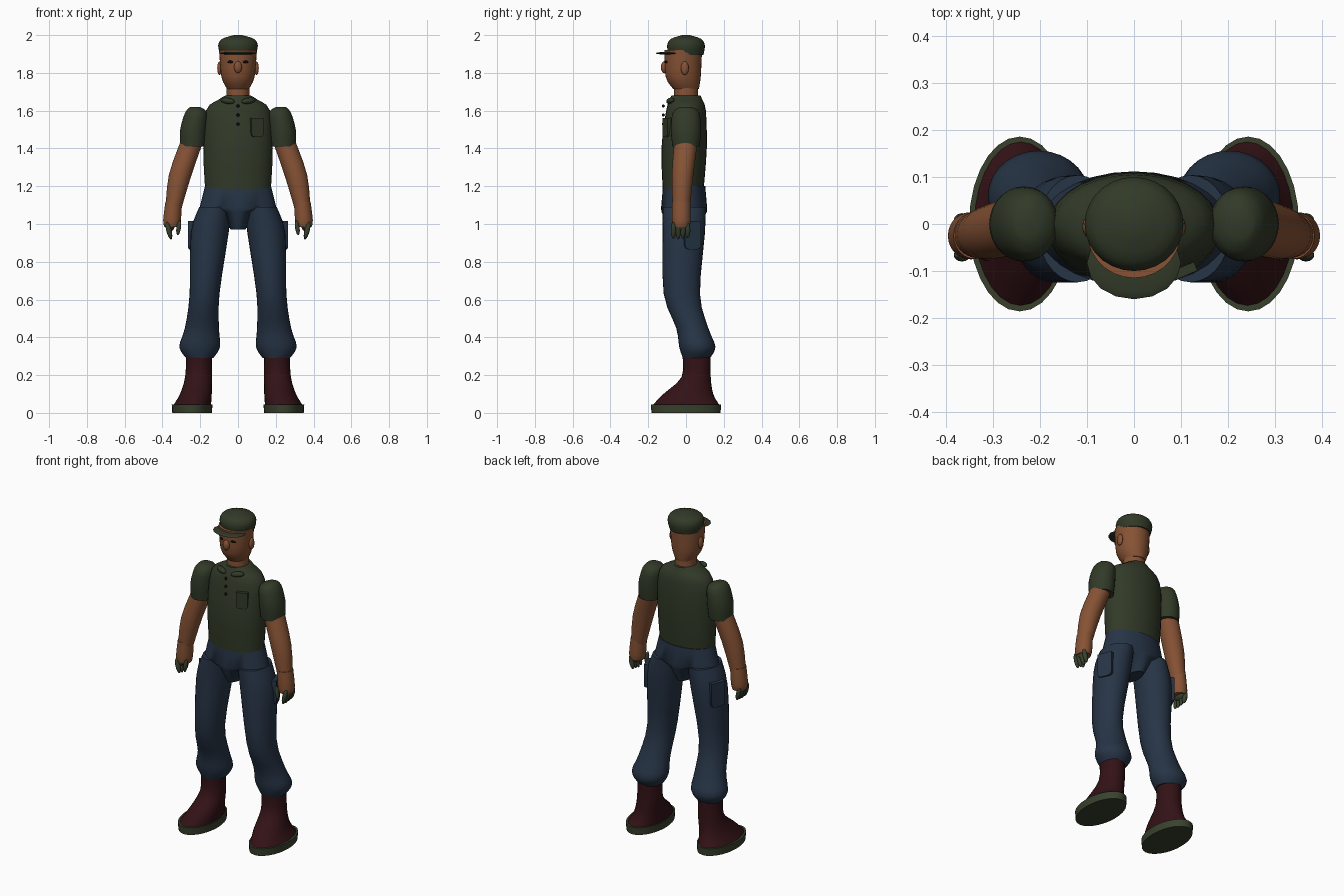
import bpy, bmesh
from math import cos, sin, pi, radians
from mathutils import Matrix, Vector

cube = bpy.data.objects.get("Cube")
if cube:
    bpy.data.objects.remove(cube, do_unlink=True)


def material(name, red, green, blue):
    mat = bpy.data.materials.new(name)
    mat.use_nodes = True
    colour = (red, green, blue, 1)
    mat.diffuse_color = colour
    shader = next(node for node in mat.node_tree.nodes if node.type == 'BSDF_PRINCIPLED')
    shader.inputs["Base Color"].default_value = colour
    return mat


OLIVE = material("olive green", .031, .042, .021)
SKIN = material("brown skin", .24, .085, .035)
DENIM = material("denim blue", .02, .035, .062)
LEATHER = material("dark maroon leather", .033, .006, .008)
MOSS = material("moss green", .04, .053, .027)
BLACK = material("black", .004, .004, .004)


def finish(name, bm, mat):
    bmesh.ops.recalc_face_normals(bm, faces=bm.faces[:])
    mesh = bpy.data.meshes.new(name)
    bm.to_mesh(mesh)
    bm.free()
    mesh.materials.append(mat)
    mesh.shade_smooth()
    mesh.set_sharp_from_angle(angle=radians(45))
    part = bpy.data.objects.new(name, mesh)
    bpy.context.collection.objects.link(part)


def ring(height, wide, deep, back=0, out=0):
    """Level oval section: half width, half depth and the offset of its centre."""
    return Vector((height, wide, deep, back, out))


def smoothed(rings, steps):
    """Add in-between sections along a smooth curve through the given ones."""
    padded = [rings[0], *rings, rings[-1]]
    result = []
    for before, start, end, after in zip(padded, padded[1:], padded[2:], padded[3:]):
        for step in range(steps):
            t = step / steps
            leave, arrive = (end - before) / 2, (after - start) / 2
            blend = t * t * (3 - 2 * t)
            result.append(start.lerp(end, blend) + leave * t * (1 - t) ** 2
                          - arrive * t * t * (1 - t))
    return result + [rings[-1]]


def loft(name, mat, *rings, side=1, steps=3, segments=28):
    bm = bmesh.new()
    loops = []
    for height, wide, deep, back, out in smoothed(rings, steps):
        turns = [2 * pi * i / segments for i in range(segments)]
        loops.append([bm.verts.new((side * (out + wide * cos(a)), back + deep * sin(a), height))
                      for a in turns])
    for low, high in zip(loops, loops[1:]):
        for i in range(segments):
            bm.faces.new((low[i - 1], low[i], high[i], high[i - 1]))
    bm.faces.new(loops[0])
    bm.faces.new(loops[-1])
    finish(name, bm, mat)


def ellipsoid(name, mat, centre, radii, turn=0, tilt=0):
    bm = bmesh.new()
    bmesh.ops.create_uvsphere(bm, u_segments=16, v_segments=10, radius=1)
    bm.transform(Matrix.Translation(centre) @ Matrix.Rotation(radians(turn), 4, 'Z')
                 @ Matrix.Rotation(radians(tilt), 4, 'Y') @ Matrix.Diagonal((*radii, 1)))
    finish(name, bm, mat)


def pocket(name, mat, centre, width, height, depth, turn):
    """Flat patch with clipped lower corners, facing the front before it is turned."""
    bm = bmesh.new()
    bmesh.ops.create_cube(bm, size=1)
    bmesh.ops.scale(bm, vec=(width, depth, height), verts=bm.verts[:])
    lower = [edge for edge in bm.edges if all(v.co.z < 0 for v in edge.verts)
             and edge.verts[0].co.x == edge.verts[1].co.x]
    bmesh.ops.bevel(bm, geom=lower, offset=width / 4, segments=2, profile=.5, affect='EDGES')
    bm.transform(Matrix.Translation(centre) @ Matrix.Rotation(radians(turn), 4, 'Z'))
    finish(name, bm, mat)


# Head, neck and face
loft("head", SKIN,
     ring(1.715, wide=.058, deep=.068),
     ring(1.78, wide=.088, deep=.093, back=-.015),
     ring(1.92, wide=.1, deep=.1, back=-.015))
loft("neck", SKIN, ring(1.64, wide=.062, deep=.064), ring(1.74, wide=.06, deep=.062))
ellipsoid("nose", SKIN, centre=(0, -.115, 1.83), radii=(.021, .018, .032))

# Cap
loft("cap", OLIVE,
     ring(1.895, wide=.094, deep=.092),
     ring(1.945, wide=.105, deep=.1),
     ring(1.98, wide=.085, deep=.08),
     ring(2, wide=.02, deep=.02))
ellipsoid("cap_brim", OLIVE, centre=(0, -.083, 1.904), radii=(.1, .077, .008))

# Shirt
loft("shirt", OLIVE,
     ring(1.18, wide=.174, deep=.108, back=-.015),
     ring(1.4, wide=.184, deep=.12, back=-.01),
     ring(1.6, wide=.17, deep=.105),
     ring(1.66, wide=.1, deep=.085),
     ring(1.68, wide=.068, deep=.077))
for i in range(3):
    ellipsoid(f"shirt_button_{i + 1}", BLACK, centre=(0, -.12, 1.625 - i * .048),
              radii=(.008, .008, .008))
pocket("chest_pocket", OLIVE, centre=(.1, -.103, 1.51), width=.068, height=.1,
       depth=.02, turn=23)

# Trouser seat, with the crotch panel below its edge
loft("trouser_seat", DENIM,
     ring(.972, wide=.04, deep=.08, back=-.01),
     ring(1.065, wide=.092, deep=.12, back=-.01),
     ring(1.085, wide=.204, deep=.122, back=-.01),
     ring(1.2, wide=.175, deep=.112, back=-.01), steps=1)

for side, label in ((1, "left"), (-1, "right")):
    # Face and collar
    ellipsoid(label + "_ear", SKIN, centre=(side * .098, -.006, 1.825), radii=(.012, .021, .036))
    ellipsoid(label + "_eye", BLACK, centre=(side * .041, -.106, 1.858),
              radii=(.016, .006, .007), turn=side * 18)
    ellipsoid(label + "_collar", OLIVE, centre=(side * .055, -.083, 1.652),
              radii=(.04, .018, .016), turn=side * 20, tilt=side * -8)

    # Arm
    loft(label + "_sleeve", OLIVE,
         ring(1.41, wide=.067, deep=.072, out=.24),
         ring(1.5, wide=.071, deep=.08, out=.235),
         ring(1.59, wide=.058, deep=.07, out=.222),
         ring(1.62, wide=.025, deep=.03, out=.228), side=side)
    loft(label + "_arm", SKIN,
         ring(1.08, wide=.042, deep=.045, back=-.025, out=.342),
         ring(1.26, wide=.06, deep=.057, back=-.018, out=.306),
         ring(1.44, wide=.06, deep=.062, out=.243), side=side)
    loft(label + "_wrist", SKIN,
         ring(.985, wide=.04, deep=.044, back=-.025, out=.35),
         ring(1.02, wide=.047, deep=.05, back=-.025, out=.349),
         ring(1.12, wide=.044, deep=.049, back=-.025, out=.34), side=side)

    # Hand, with fingers curling inwards
    ellipsoid(label + "_palm", MOSS, centre=(side * .36, -.028, .995), radii=(.026, .044, .035))
    for i in range(4):
        ellipsoid(f"{label}_finger_{i + 1}", MOSS, centre=(side * .366, .025 * i - .066, .967),
                  radii=(.014, .014, .05 - .004 * abs(i - 1)), tilt=side * 14)
    ellipsoid(label + "_thumb", MOSS, centre=(side * .314, -.066, .98),
              radii=(.012, .013, .04), tilt=side * -8)

    # Trouser leg with knee and gathered hem
    loft(label + "_trouser_leg", DENIM,
         ring(.29, wide=.072, deep=.072, back=.055, out=.203),
         ring(.35, wide=.108, deep=.096, back=.06, out=.203),
         ring(.45, wide=.09, deep=.085, back=.033, out=.191),
         ring(.63, wide=.079, deep=.096, back=-.022, out=.177),
         ring(.95, wide=.1, deep=.112, back=-.012, out=.15),
         ring(1.09, wide=.085, deep=.114, back=-.01, out=.12), side=side)
    pocket(label + "_cargo_pocket", DENIM, centre=(side * .235, .032, .94), width=.09,
           height=.15, depth=.03, turn=side * 112)

    # Boot
    loft(label + "_boot", LEATHER,
         ring(.04, wide=.1, deep=.178, out=.243),
         ring(.1, wide=.084, deep=.132, back=.012, out=.223),
         ring(.19, wide=.071, deep=.077, back=.054, out=.209),
         ring(.31, wide=.068, deep=.075, back=.056, out=.207), side=side)
    loft(label + "_boot_sole", MOSS,
         ring(0, wide=.105, deep=.183, out=.243),
         ring(.045, wide=.108, deep=.186, out=.243), side=side)
